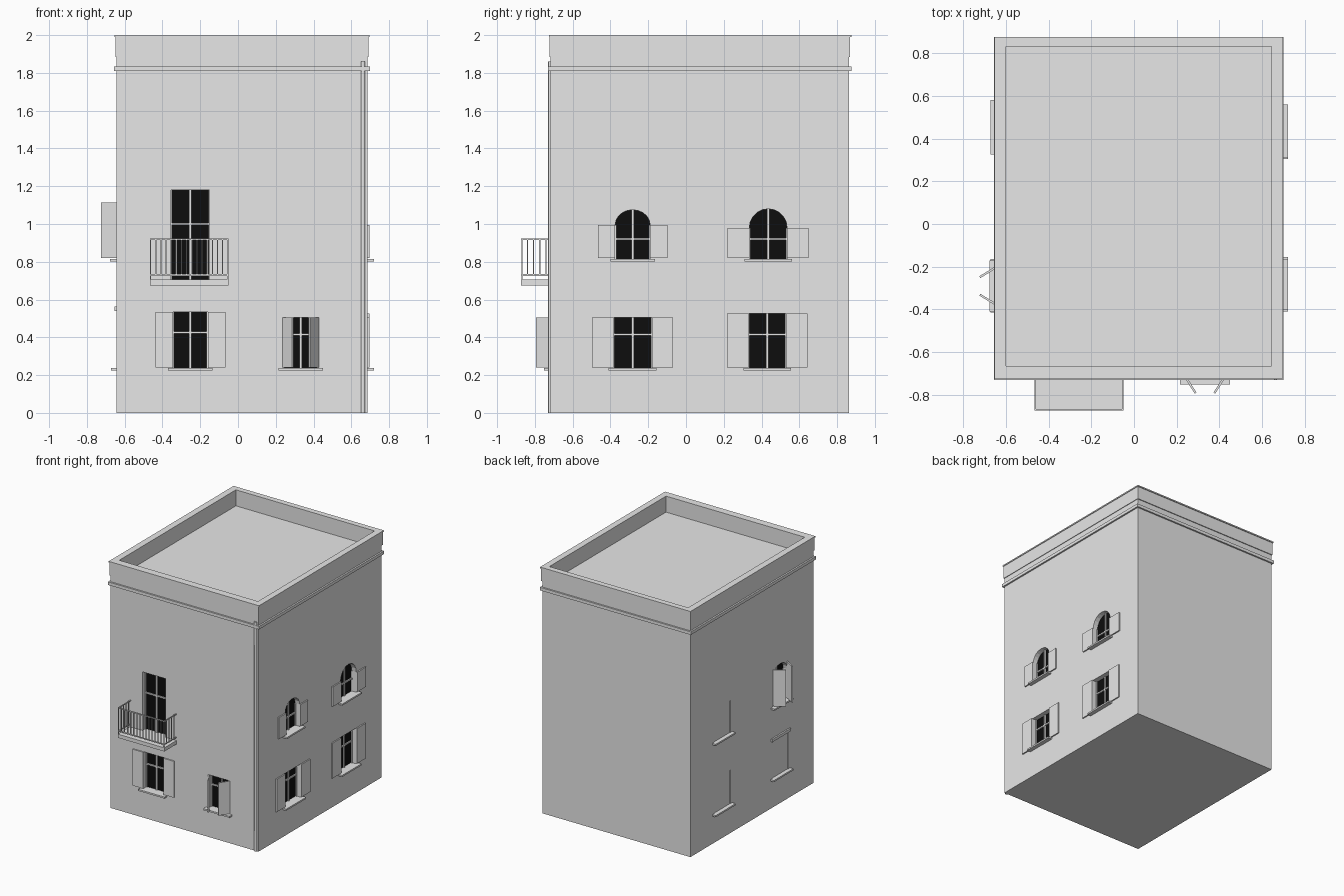
import bpy, bmesh, math
from mathutils import Vector

if "Cube" in bpy.data.objects:
    bpy.data.objects.remove(bpy.data.objects["Cube"])

X0, X1, Y0, Y1 = -0.643, 0.686, -0.717, 0.862


def material(name, v):
    m = bpy.data.materials.new(name)
    m.diffuse_color = (v, v, v, 1)
    m.use_nodes = True
    m.node_tree.nodes["Principled BSDF"].inputs["Base Color"].default_value = m.diffuse_color
    return m


plaster = material("plaster_grey", 0.8)
glass = material("dark_glass", 0.004)


def on_wall(wall, u, d, z):
    """u runs along the wall, d is the distance out of it."""
    if wall == "front":
        return Vector((u, Y0 - d, z))
    if wall == "right":
        return Vector((X1 + d, u, z))
    return Vector((X0 - d, u, z))


def finish(name, bm, mat):
    bmesh.ops.recalc_face_normals(bm, faces=bm.faces[:])
    me = bpy.data.meshes.new(name)
    bm.to_mesh(me)
    bm.free()
    me.materials.append(mat)
    ob = bpy.data.objects.new(name, me)
    bpy.context.collection.objects.link(ob)
    return ob


def prism(name, a, b, mat=plaster):
    """Closed solid between two matching loops of points."""
    bm = bmesh.new()
    va, vb = [bm.verts.new(p) for p in a], [bm.verts.new(p) for p in b]
    bm.faces.new(va)
    bm.faces.new(vb)
    n = len(va)
    for i in range(n):
        j = (i + 1) % n
        bm.faces.new((va[i], va[j], vb[j], vb[i]))
    return finish(name, bm, mat)


def panel(name, wall, outline, d0, d1, mat=plaster):
    return prism(name, [on_wall(wall, u, d0, z) for u, z in outline],
                 [on_wall(wall, u, d1, z) for u, z in outline], mat)


def rect(u0, u1, z0, z1):
    return [(u0, z0), (u1, z0), (u1, z1), (u0, z1)]


def arch(u0, u1, z0, spring, top, n=10):
    c, r = (u0 + u1) / 2, (u1 - u0) / 2
    return [(u0, z0), (u1, z0)] + [
        (c + r * math.cos(math.pi * i / n), spring + (top - spring) * math.sin(math.pi * i / n))
        for i in range(n + 1)]


def slab(name, x0, x1, y0, y1, z0, z1):
    c = [(x0, y0), (x1, y0), (x1, y1), (x0, y1)]
    return prism(name, [(x, y, z0) for x, y in c], [(x, y, z1) for x, y in c])


def ring(name, outer, inner, z0, z1):
    """Rectangular wall ring, outer and inner as (x0, x1, y0, y1)."""
    bm = bmesh.new()
    loops = []
    for (x0, x1, y0, y1), z in ((outer, z0), (outer, z1), (inner, z1), (inner, z0)):
        loops.append([bm.verts.new((x, y, z)) for x, y in
                      ((x0, y0), (x1, y0), (x1, y1), (x0, y1))])
    for k in range(4):
        a, b = loops[k], loops[(k + 1) % 4]
        for i in range(4):
            j = (i + 1) % 4
            bm.faces.new((a[i], a[j], b[j], b[i]))
    return finish(name, bm, plaster)


# Main block, cornice and parapet
body = slab("house_body", X0, X1, Y0, Y1, 0, 1.87)
g = 0.013
ring("cornice", (X0 - g, X1 + g, Y0 - g, Y1 + g), (X0 + .02, X1 - .02, Y0 + .02, Y1 - .02), 1.81, 1.835)
inner = (-0.60, 0.645, -0.665, 0.83)
ring("parapet_base", (X0, X1, Y0, Y1), inner, 1.86, 1.885)
ring("parapet", (X0 - .005, X1 + .005, Y0 - .005, Y1 + .007), inner, 1.885, 1.99)
ring("parapet_lip", (X0 - .01, X1 + .01, Y0 - .008, Y1 + .014), inner, 1.99, 2.0)

cutters = []
DEPTH = 0.045


def opening(wall, outline, depth):
    cutters.append(panel("opening_cutter", wall, outline, -depth, 0.03))


def window(wall, u0, u1, z0, z1, top=None, bar=None, sill=True):
    """Recessed dark pane with a frame; top gives an arched head."""
    outline = arch(u0, u1, z0, z1, top) if top else rect(u0, u1, z0, z1)
    opening(wall, outline, DEPTH)
    panel("window_pane", wall, outline, -DEPTH - .003, -DEPTH + .004, glass)
    head, c, t = top or z1, (u0 + u1) / 2, 0.006
    bar = bar or z0 + (head - z0) * 0.62
    bars = [(c - t, c + t, z0, head), (u0, u1, bar - t, bar + t),
            (u0, u0 + t, z0, z1), (u1 - t, u1, z0, z1)]
    for b in bars:
        panel("window_bar", wall, rect(*b), -DEPTH, -DEPTH + .014)
    if sill:
        panel("window_sill", wall, rect(u0 - .025, u1 + .025, z0 - .013, z0), -.01, .034)


def flat_shutters(wall, u0, u1, z0, z1, w):
    for a, b in ((u0 - w, u0), (u1, u1 + w)):
        panel("shutter", wall, rect(a, b, z0, z1), 0, .010)


def open_shutters(wall, u0, u1, z0, z1, reach, out):
    """Half-open leaves leaning in front of the window."""
    for u, s in ((u0, 1), (u1, -1)):
        foot = [(u, 0), (u + s * reach, out), (u + s * (reach + .008), out - .006), (u + s * .008, -.006)]
        prism("open_shutter", [on_wall(wall, a, d, z0) for a, d in foot],
              [on_wall(wall, a, d, z1) for a, d in foot])


def closed_shutters(wall, u0, u1, z0, z1):
    opening(wall, rect(u0, u1, z0, z1), .012)
    c = (u0 + u1) / 2
    for a, b in ((u0 + .003, c - .001), (c + .001, u1 - .003)):
        panel("closed_shutter", wall, rect(a, b, z0, z1 - .003), -.014, -.004)
    panel("window_sill", wall, rect(u0 - .025, u1 + .025, z0 - .013, z0), -.01, .03)


# Front windows and balcony door
window("front", -.355, -.15, .705, 1.18, bar=1.0, sill=False)
window("front", -.345, -.16, .237, .535, bar=.425)
flat_shutters("front", -.345, -.16, .24, .535, .093)
window("front", .24, .425, .237, .505, bar=.415)
open_shutters("front", .235, .43, .24, .505, .05, .078)

# Right side windows
for u0, u1, z1, w in ((-.385, -.18, .505, .112), (.33, .53, .525, .114)):
    window("right", u0, u1, .237, z1, bar=.415)
    flat_shutters("right", u0, u1, .24, z1, w)
for u0, u1, z1, top, w in ((-.375, -.19, .995, 1.075, .092), (.335, .535, .98, 1.08, .114)):
    window("right", u0, u1, .815, z1, top=top, bar=.92)
    flat_shutters("right", u0, u1, .82, z1, w)

# Left side windows
closed_shutters("left", .35, .555, .237, .51)
closed_shutters("left", .35, .555, .815, 1.075)
closed_shutters("left", -.39, -.19, .237, .54)
panel("window_lintel", "left", rect(-.41, -.17, .54, .563), -.01, .012)
window("left", -.385, -.195, .815, 1.05, top=1.13, bar=.95)
open_shutters("left", -.385, -.195, .82, 1.115, .05, .082)

# Cut all openings into the main block
for cut in cutters:
    mod = body.modifiers.new("opening", "BOOLEAN")
    mod.operation, mod.solver, mod.object = "DIFFERENCE", "EXACT", cut
bpy.context.view_layer.objects.active = body
for mod in list(body.modifiers):
    bpy.ops.object.modifier_apply(modifier=mod.name)
for cut in cutters:
    bpy.data.objects.remove(cut)

# Balcony
BX0, BX1, BY = -0.467, -0.05, -0.873
slab("balcony_slab", BX0, BX1, BY, Y0 + .01, .675, .705)
t = 0.003


def post(x, y, z0=.715, z1=.92):
    slab("railing_bar", x - t, x + t, y - t, y + t, z0, z1)


for z in (.73, .918):
    slab("railing_rail", BX0, BX1, BY, BY + .007, z - .004, z + .004)
    for x in (BX0, BX1 - .007):
        slab("railing_side_rail", x, x + .007, BY, Y0, z - .004, z + .004)
for i in range(16):
    x = BX0 + .004 + i * (BX1 - BX0 - .008) / 15
    post(x, BY + .004, .705 if i in (0, 15) else .73)
for i in range(1, 5):
    for x in (BX0 + .004, BX1 - .004):
        post(x, BY + i * .033, .73)

# Drain pipe at the front right corner
ringpts = [(0.662 + .011 * math.cos(a * math.pi / 4), Y0 - .002 + .011 * math.sin(a * math.pi / 4))
           for a in range(8)]
pipe = prism("drain_pipe", [(x, y, 0) for x, y in ringpts], [(x, y, 1.86) for x, y in ringpts])
for f in pipe.data.polygons:
    f.use_smooth = len(f.vertices) == 4
